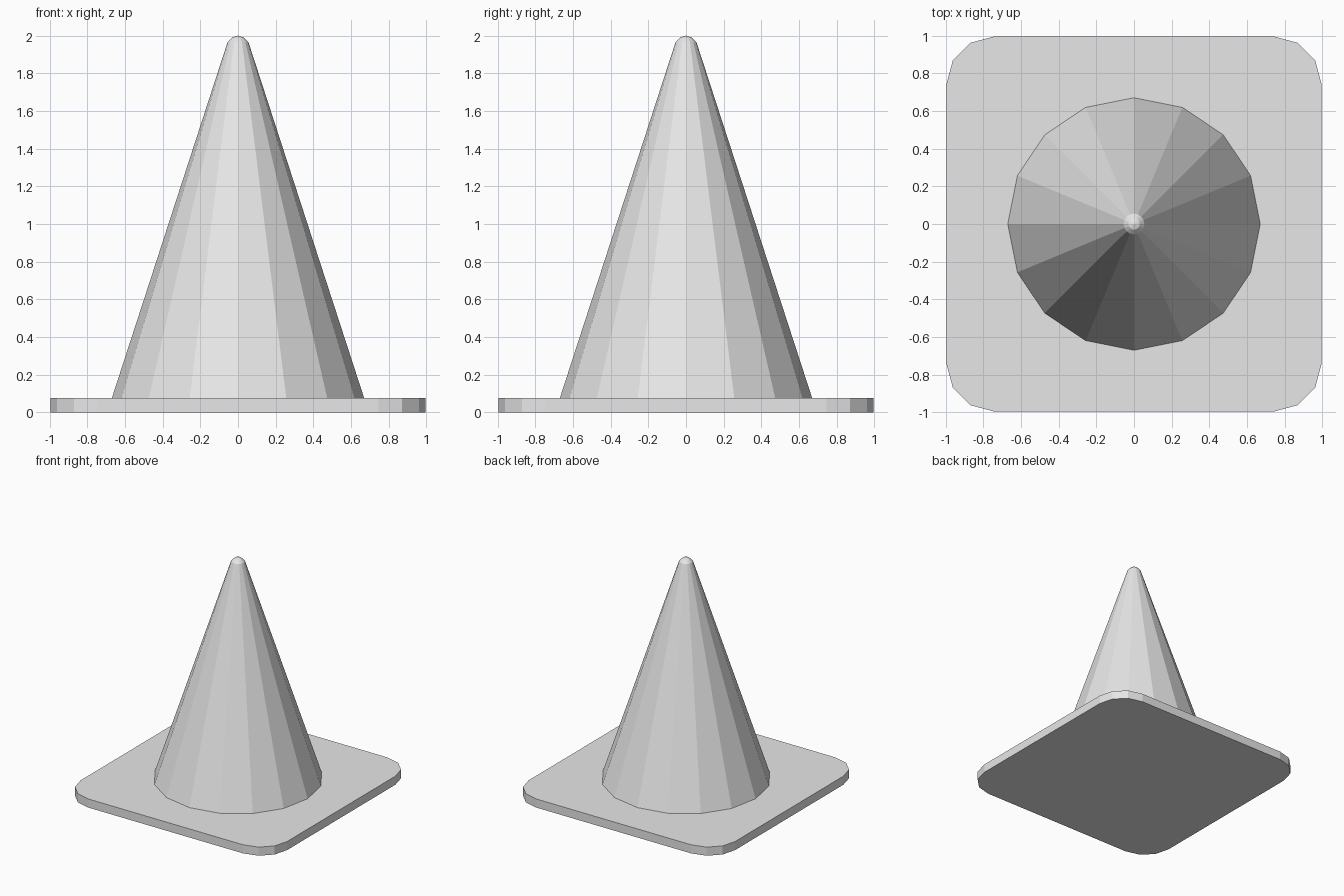
import bpy
import bmesh
from math import cos, sin, pi

cube = bpy.data.objects.get("Cube")
if cube:
    bpy.data.objects.remove(cube, do_unlink=True)

# Single light grey material
GREY = (0.8, 0.8, 0.8, 1.0)
grey = bpy.data.materials.new("light_grey")
grey.use_nodes = True
grey.diffuse_color = GREY
grey.node_tree.nodes["Principled BSDF"].inputs["Base Color"].default_value = GREY


def finish(name, bm):
    bmesh.ops.recalc_face_normals(bm, faces=bm.faces[:])
    mesh = bpy.data.meshes.new(name)
    bm.to_mesh(mesh)
    bm.free()
    mesh.materials.append(grey)
    obj = bpy.data.objects.new(name, mesh)
    bpy.context.collection.objects.link(obj)
    return obj


# Base plate: rounded square with three facets per corner
HALF, RADIUS, THICK, STEPS = 0.995, 0.25, 0.075, 3
bm = bmesh.new()
outline = []
for corner in range(4):
    mid = (corner + 0.5) * pi / 2
    cx = (HALF - RADIUS) * (1 if cos(mid) > 0 else -1)
    cy = (HALF - RADIUS) * (1 if sin(mid) > 0 else -1)
    for step in range(STEPS + 1):
        a = (corner + step / STEPS) * pi / 2
        outline.append(bm.verts.new((cx + RADIUS * cos(a), cy + RADIUS * sin(a), 0)))
bottom = bm.faces.new(outline)
top = bmesh.ops.extrude_face_region(bm, geom=[bottom], use_keep_orig=True)
moved = [v for v in top["geom"] if isinstance(v, bmesh.types.BMVert)]
bmesh.ops.translate(bm, verts=moved, vec=(0, 0, THICK))
finish("base_plate", bm)

# Cone body: sixteen flat sides with a small rounded tip
SIDES = 16
profile = [(0.67, THICK), (0.055, 1.967), (0.03, 1.991)]
bm = bmesh.new()
rings = [[bm.verts.new((r * cos(2 * pi * i / SIDES), r * sin(2 * pi * i / SIDES), z))
          for i in range(SIDES)] for r, z in profile]
tip = bm.verts.new((0, 0, 2))
bm.faces.new(rings[0])
for i in range(SIDES):
    j = (i + 1) % SIDES
    for low, high in zip(rings, rings[1:]):
        bm.faces.new((low[i], low[j], high[j], high[i]))
    bm.faces.new((rings[-1][i], rings[-1][j], tip))
finish("cone_body", bm)
